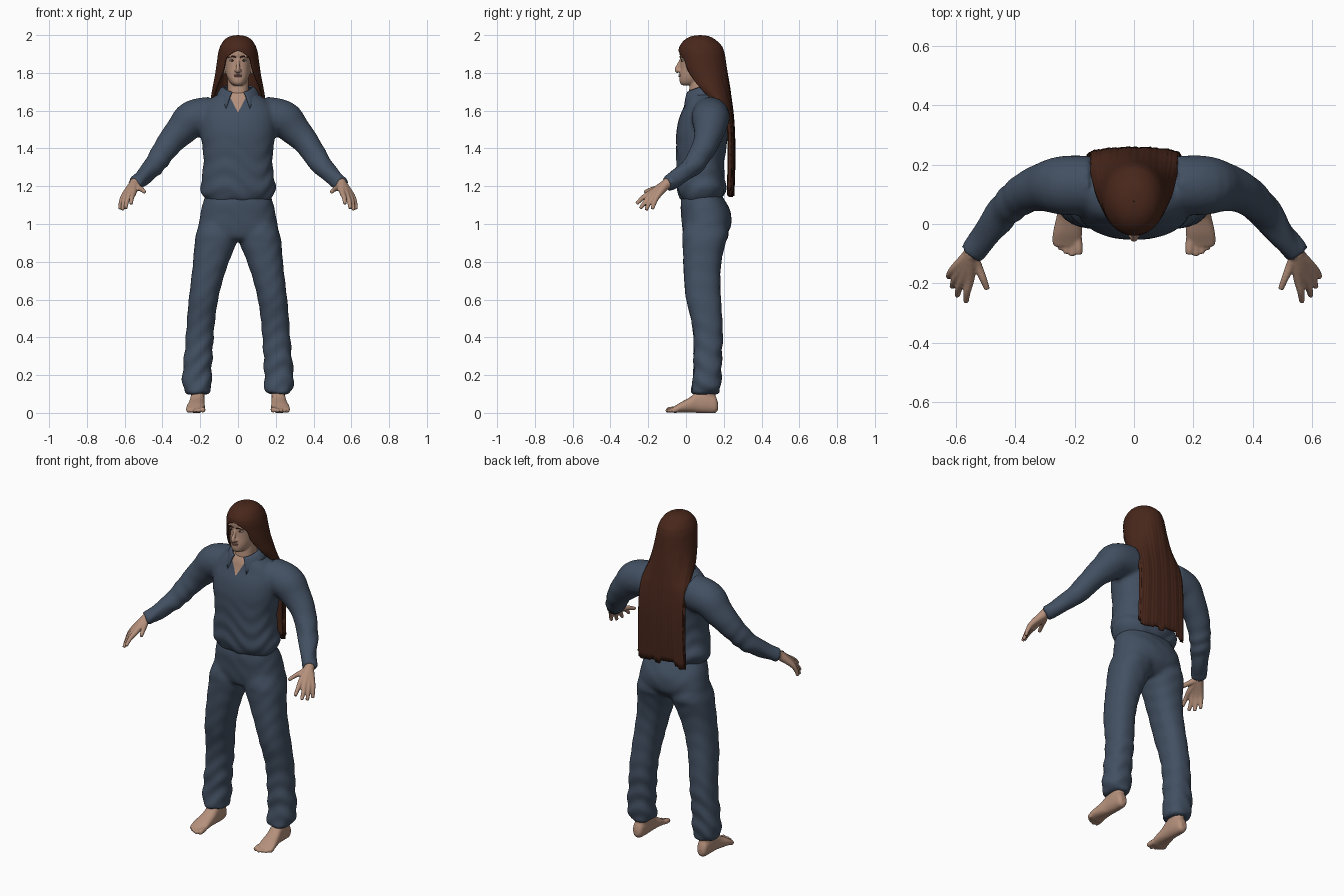
import bpy, bmesh, math, random
from mathutils import Vector, Matrix

random.seed(4)
if "Cube" in bpy.data.objects:
    bpy.data.objects.remove(bpy.data.objects["Cube"], do_unlink=True)


def material(name, *rgb):
    mat = bpy.data.materials.new(name)
    mat.use_nodes = True
    mat.diffuse_color = (*rgb, 1)
    mat.node_tree.nodes["Principled BSDF"].inputs["Base Color"].default_value = (*rgb, 1)
    return mat


skin = material("skin", .46, .28, .2)
cloth = material("blue cloth", .055, .08, .122)
brown = material("brown hair", .065, .02, .011)
lip = material("lip", .33, .15, .12)
white = material("eye white", .6, .55, .5)
dark = material("dark eye", .03, .015, .01)


def spline(rows, n=4):
    """Smoothly interpolate rows of numbers."""
    out, last = [], len(rows) - 1
    for i in range(last):
        p = [rows[max(0, min(last, i + k))] for k in (-1, 0, 1, 2)]
        for j in range(n):
            t = j / n
            out.append([.5 * (2*b + (c - a)*t + (2*a - 5*b + 4*c - d)*t*t + (3*b - a - 3*c + d)*t**3)
                        for a, b, c, d in zip(*p)])
    return out + [list(rows[-1])]


def skin_rows(bm, rows, closed=True):
    """Join rows of points into a surface, capped when closed."""
    rings = [[bm.verts.new(p) for p in row] for row in rows]
    for a, b in zip(rings, rings[1:]):
        n = len(a)
        for i in range(n if closed else n - 1):
            k = (i + 1) % n
            bm.faces.new((a[i], a[k], b[k], b[i]))
    if closed:
        bm.faces.new(rings[0])
        bm.faces.new(rings[-1][::-1])


def loft(bm, rows, side=1, along_y=False, sides=28, power=2.3):
    """Rows are (position, centre x, half width, low, high)."""
    rings = []
    for pos, cx, r, lo, hi in spline(rows):
        ring = []
        for i in range(sides):
            a = math.tau * i / sides
            c, s = (math.copysign(abs(f) ** (2 / power), f) for f in (math.cos(a), math.sin(a)))
            x, h = side * (cx + r * c), (lo + hi) / 2 + (hi - lo) / 2 * s
            ring.append((x, pos, h) if along_y else (x, h, pos))
        rings.append(ring)
    skin_rows(bm, rings)


def tube(bm, path, side=1, sides=16):
    """Path points are (x, y, z, radius)."""
    pts = spline(path)
    centres = [Vector((side * p[0], p[1], p[2])) for p in pts]
    rings = []
    for i, c in enumerate(centres):
        d = centres[min(i + 1, len(pts) - 1)] - centres[max(i - 1, 0)]
        u = d.cross(Vector((.3, 1, .2))).normalized()
        v = d.cross(u).normalized()
        rings.append([c + pts[i][3] * (u * math.cos(a) + v * math.sin(a))
                      for a in (math.tau * k / sides for k in range(sides))])
    skin_rows(bm, rings)


def ball(bm, centre, size):
    m = Matrix.Translation(centre) @ Matrix.Diagonal((*size, 1))
    bmesh.ops.create_uvsphere(bm, u_segments=16, v_segments=10, radius=1, matrix=m)


def finish(name, bm, mat, voxel=0, thick=0, smooth=4):
    bmesh.ops.recalc_face_normals(bm, faces=bm.faces)
    me = bpy.data.meshes.new(name)
    bm.to_mesh(me)
    bm.free()
    ob = bpy.data.objects.new(name, me)
    bpy.context.collection.objects.link(ob)
    if voxel:
        mod = ob.modifiers.new("fuse", 'REMESH')
        mod.mode, mod.voxel_size = 'VOXEL', voxel
        mod = ob.modifiers.new("soften", 'SMOOTH')
        mod.factor, mod.iterations = .5, smooth
    if thick:
        mod = ob.modifiers.new("thickness", 'SOLIDIFY')
        mod.thickness, mod.offset = thick, 0
    if voxel or thick:
        graph = bpy.context.evaluated_depsgraph_get()
        baked = bpy.data.meshes.new_from_object(ob.evaluated_get(graph))
        ob.modifiers.clear()
        ob.data = baked
    ob.data.materials.clear()
    ob.data.materials.append(mat)
    for f in ob.data.polygons:
        f.use_smooth = True
    return ob


def add_folds(ob, weight):
    """Ripple the cloth along its normals."""
    moves = [v.normal * weight(v.co.z) * math.sin(62 * v.co.z + 4 * math.sin(17 * v.co.x + 9 * v.co.y))
             for v in ob.data.vertices]
    for v, m in zip(ob.data.vertices, moves):
        v.co += m


# Shirt with sleeves
bm = bmesh.new()
loft(bm, [(1.12, 0, .165, -.02, .17), (1.15, 0, .188, -.038, .2), (1.2, 0, .2, -.047, .213),
          (1.28, 0, .186, -.05, .2), (1.38, 0, .185, -.052, .21), (1.48, 0, .2, -.052, .225),
          (1.56, 0, .2, -.037, .225), (1.62, 0, .185, -.012, .215), (1.665, 0, .14, 0, .19),
          (1.7, 0, .085, .015, .16)])
for s in (-1, 1):
    tube(bm, [(.14, .13, 1.575, .1), (.24, .13, 1.555, .1), (.3, .125, 1.497, .084),
              (.354, .11, 1.44, .071), (.4, .08, 1.375, .063), (.445, .035, 1.31, .056),
              (.5, -.04, 1.25, .046), (.55, -.1, 1.212, .042)], s, 24)
shirt = finish("shirt", bm, cloth, .011, smooth=6)
add_folds(shirt, lambda z: .003 * max(0, min(1, (1.5 - z) * 4)))

# Open neck of the shirt: cut a V and colour it as skin
shirt.data.materials.append(skin)
bm = bmesh.new()
bm.from_mesh(shirt.data)
for s in (-1, 1):
    faces = [f for f in bm.faces if f.calc_center_median().y < .08 and f.calc_center_median().z > 1.56]
    geom = faces + list({e for f in faces for e in f.edges}) + list({v for f in faces for v in f.verts})
    bmesh.ops.bisect_plane(bm, geom=geom, plane_co=(0, 0, 1.59), plane_no=(s * 1.9, 0, -1))
for f in bm.faces:
    c = f.calc_center_median()
    if c.y < .08 and c.z > 1.59 + 1.9 * abs(c.x):
        f.material_index = 1
bm.to_mesh(shirt.data)
bm.free()

# Folded collar, dropping to a point on each side of the V
bm = bmesh.new()
rows = []
for j in range(5):
    t, row = j / 4, []
    for i in range(41):
        u = i / 20 - 1
        a = u * (2.72 - .15 * t)
        drop = .045 * max(0, abs(u) - .65) / .35
        row.append(((.075 + .038 * t) * math.sin(a), .083 + (.08 + .028 * t) * math.cos(a),
                    1.722 - .05 * t * t - drop * (.3 + .9 * t) + .012 * math.cos(a)))
    rows.append(row)
skin_rows(bm, rows, False)
finish("collar", bm, cloth, thick=.009)

# Trousers
bm = bmesh.new()
loft(bm, [(1.18, 0, .165, -.01, .17), (1.12, 0, .184, -.028, .21), (1.05, 0, .2, -.026, .24),
          (.98, 0, .21, -.02, .235), (.93, 0, .19, -.008, .2), (.91, 0, .15, .02, .17)])
for s in (-1, 1):
    loft(bm, [(1.04, .1, .09, .01, .2), (.95, .112, .109, -.02, .226), (.9, .119, .111, -.018, .21),
              (.8, .143, .095, -.015, .188), (.7, .165, .084, -.01, .182), (.6, .183, .078, 0, .186),
              (.5, .195, .075, .025, .192), (.4, .203, .074, .04, .196), (.3, .21, .075, .04, .19),
              (.2, .217, .078, .04, .188), (.14, .216, .077, .03, .184), (.1, .212, .064, .024, .177)], s)
trousers = finish("trousers", bm, cloth, .011, smooth=6)
add_folds(trousers, lambda z: .0035 * max(.25, min(1, (.6 - z) * 3)))

# Hands and feet
fingers = [[(.553, -.183, 1.167), (.562, -.228, 1.14), (.566, -.262, 1.106)],
           [(.574, -.18, 1.158), (.589, -.215, 1.118), (.595, -.242, 1.082)],
           [(.591, -.167, 1.151), (.606, -.195, 1.11), (.612, -.212, 1.073)],
           [(.603, -.15, 1.15), (.619, -.168, 1.113), (.625, -.178, 1.078)],
           [(.528, -.14, 1.193), (.508, -.185, 1.182), (.494, -.22, 1.168)]]
toes = [(.187, -.103, .015), (.209, -.108, .0115), (.229, -.1, .011), (.247, -.088, .0105), (.264, -.074, .01)]
for s, label in ((-1, "right"), (1, "left")):
    bm = bmesh.new()
    for joints in fingers:
        path = [(.535, -.08, 1.225, .028), (.55, -.105, 1.21, .027)]
        path += [(*p, r) for p, r in zip(joints, (.0165, .0125, .0095))]
        tube(bm, path, s)
    finish(label + "_hand", bm, skin, .0045, smooth=3)

    bm = bmesh.new()
    loft(bm, [(.17, .215, .016, .018, .05), (.155, .215, .03, 0, .09), (.11, .214, .037, -.002, .12),
              (.06, .215, .039, 0, .115), (.02, .219, .043, .002, .082), (-.03, .224, .049, .002, .055),
              (-.06, .226, .049, 0, .036), (-.075, .226, .042, .004, .027)], s, True)
    loft(bm, [(.05, .214, .032, .055, .155), (.1, .213, .036, .052, .157), (.16, .213, .036, .055, .157)], s)
    for x, y, r in toes:
        tube(bm, [(x + .003, -.05, r + .006, r), (x, y + .02, r + .002, r), (x, y, r, r * .8)], s)
    finish(label + "_foot", bm, skin, .005, smooth=3)

# Head with neck, nose and ears
bm = bmesh.new()
loft(bm, [(1.6, 0, .056, .02, .14), (1.68, 0, .056, .014, .135), (1.78, 0, .056, .025, .14)])
loft(bm, [(1.734, 0, .022, -.02, .04), (1.745, 0, .038, -.031, .08), (1.765, 0, .052, -.035, .12),
          (1.79, 0, .062, -.034, .15), (1.83, 0, .068, -.03, .18), (1.87, 0, .071, -.029, .188),
          (1.91, 0, .072, -.034, .188), (1.95, 0, .066, -.016, .172), (1.98, 0, .04, .02, .14)])
tube(bm, [(0, -.022, 1.875, .009), (0, -.038, 1.845, .009), (0, -.049, 1.817, .012), (0, -.04, 1.805, .01)])
for s in (-1, 1):
    ball(bm, (s * .011, -.036, 1.812), (.009, .012, .008))
    ball(bm, (s * .074, .06, 1.825), (.01, .022, .033))
    ball(bm, (s * .03, -.017, 1.888), (.026, .014, .006))
finish("head", bm, skin, .0045, smooth=3)

# Mouth, eyes and brows
bm = bmesh.new()
for z, w in ((1.789, .023), (1.781, .02)):
    ball(bm, (0, -.031, z), (w, .009, .0045))
finish("lips", bm, lip)
eyes, irises, brows = bmesh.new(), bmesh.new(), bmesh.new()
for s in (-1, 1):
    ball(eyes, (s * .03, -.014, 1.866), (.0145, .0115, .0055))
    ball(irises, (s * .03, -.022, 1.866), (.006, .0055, .0055))
    tube(brows, [(.011, -.03, 1.882, .003), (.03, -.029, 1.888, .004), (.052, -.008, 1.882, .0025)], s, 8)
finish("eyes", eyes, white)
finish("irises", irises, dark)
finish("brows", brows, brown)

# Long hair: rows are (height, half width, front, back, where the face opening ends)
bm = bmesh.new()
rows, count = [], 72
shape = spline([(1.995, .001, .074, .076, .07), (1.989, .04, .03, .12, .02), (1.97, .07, -.005, .155, -.02),
                (1.94, .089, -.029, .185, -.04), (1.92, .096, -.034, .194, -.036), (1.9, .101, -.034, .2, -.026),
                (1.87, .105, -.03, .205, -.005), (1.82, .112, -.02, .212, .01), (1.77, .12, 0, .22, .04),
                (1.72, .13, .03, .228, .08), (1.66, .14, .1, .236, .14), (1.6, .147, .17, .244, .195),
                (1.5, .15, .205, .252, .222), (1.35, .152, .21, .255, .225), (1.17, .155, .21, .25, .222)])
tips = [random.uniform(-.03, .012) for _ in range(count // 4 + 1)]
for z, w, front, back, edge in shape:
    cy, ry = (front + back) / 2, (back - front) / 2
    stop = math.acos(max(-1, min(1, (edge - cy) / ry)))
    row = []
    for i in range(count + 1):
        a = stop * (2 * i / count - 1)
        strand = .0022 * math.sin(i * 1.4 + 2 * math.sin(i * .7)) * min(1, max(0, (1.93 - z) * 6))
        fall = tips[i // 4] * max(0, (1.3 - z) / .13)
        row.append((w * math.sin(a), cy + ry * math.cos(a) + strand, z + fall))
    rows.append(row)
skin_rows(bm, rows, False)
bmesh.ops.remove_doubles(bm, verts=bm.verts, dist=.0006)
finish("long_hair", bm, brown, thick=.01)
